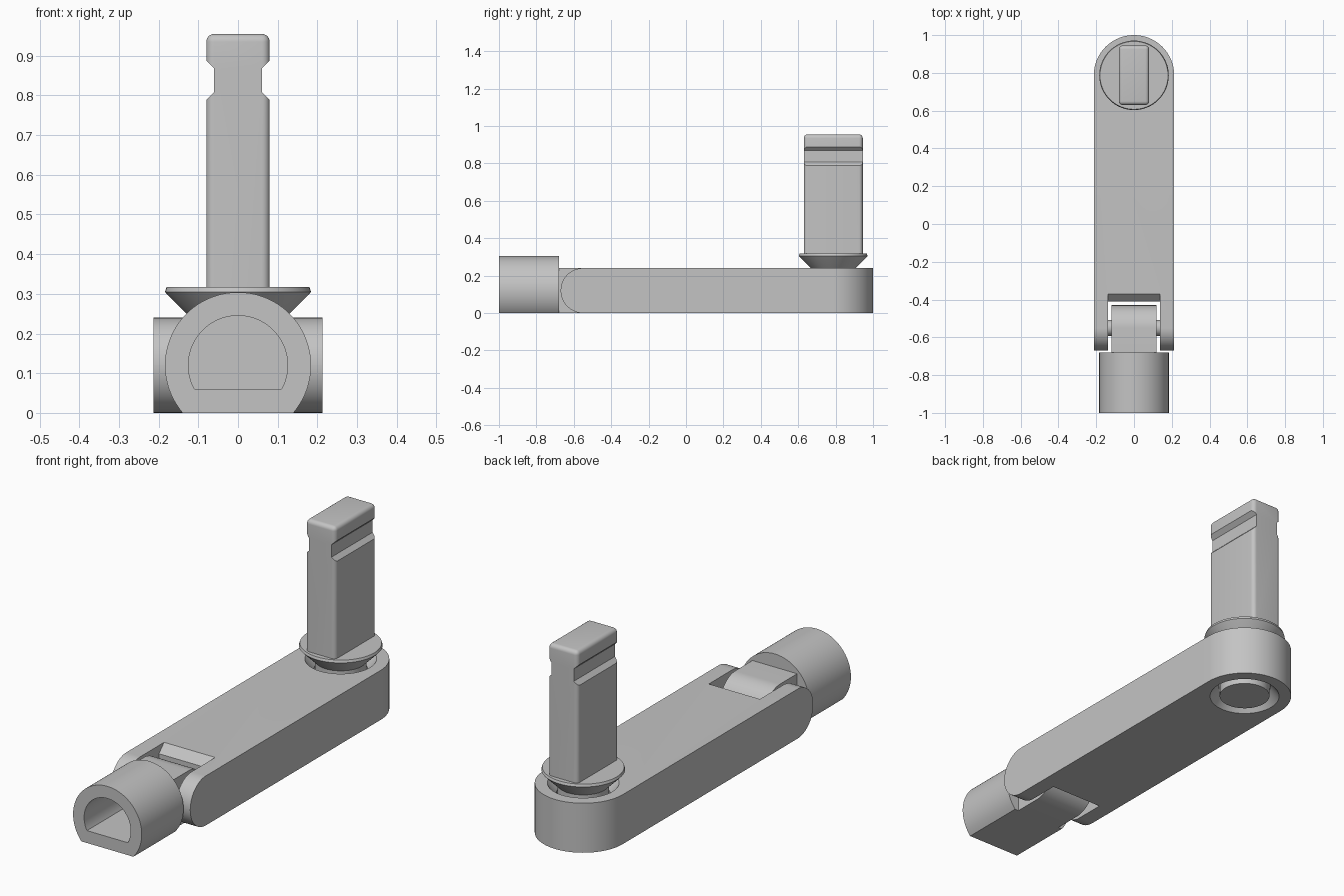
import bpy, bmesh, math
from mathutils import Vector

cube = bpy.data.objects.get("Cube")
if cube:
    bpy.data.objects.remove(cube, do_unlink=True)

grey = bpy.data.materials.new("plain_grey")
grey.use_nodes = True
COLOR = (0.55, 0.55, 0.55, 1)
grey.diffuse_color = COLOR
grey.node_tree.nodes["Principled BSDF"].inputs["Base Color"].default_value = COLOR

PIVOT_Y, HINGE_Y, MID_Z = 0.787, -0.55, 0.12


def finish(name, bm):
    bmesh.ops.recalc_face_normals(bm, faces=bm.faces)
    mesh = bpy.data.meshes.new(name)
    bm.to_mesh(mesh)
    bm.free()
    obj = bpy.data.objects.new(name, mesh)
    bpy.context.collection.objects.link(obj)
    mesh.materials.append(grey)
    return obj


def prism(name, points, axis, start, end, bevel_rule=None, width=0.02, segments=6):
    """Extrude a 2D outline along an axis, optionally rounding chosen edges."""
    bm = bmesh.new()

    def place(p, d):
        co = list(p)
        co.insert(axis, d)
        return Vector(co)

    face = bm.faces.new([bm.verts.new(place(p, start)) for p in points])
    ext = bmesh.ops.extrude_face_region(bm, geom=[face])
    shift = place((0, 0), end - start)
    for v in ext["geom"]:
        if isinstance(v, bmesh.types.BMVert):
            v.co += shift
    bmesh.ops.recalc_face_normals(bm, faces=bm.faces)
    if bevel_rule:
        edges = [e for e in bm.edges if bevel_rule(*(v.co for v in e.verts))]
        bmesh.ops.bevel(bm, geom=edges, offset=width, segments=segments,
                        profile=0.5, affect='EDGES', clamp_overlap=True)
    return finish(name, bm)


def lathe(name, profile, y, steps=64):
    """Spin a closed radius/height profile around a vertical axis."""
    bm = bmesh.new()
    verts = [bm.verts.new((r, 0, z)) for r, z in profile]
    edges = [bm.edges.new(pair) for pair in zip(verts, verts[1:])]
    bmesh.ops.spin(bm, geom=verts + edges, axis=(0, 0, 1), cent=(0, 0, 0),
                   angle=math.tau, steps=steps)
    bmesh.ops.remove_doubles(bm, verts=bm.verts, dist=0.0001)
    bmesh.ops.translate(bm, verts=bm.verts, vec=(0, y, 0))
    return finish(name, bm)


def cut(obj, cutter):
    cutter.hide_render = True
    mod = obj.modifiers.new("cut", 'BOOLEAN')
    mod.operation, mod.solver, mod.object = 'DIFFERENCE', 'EXACT', cutter
    bpy.context.view_layer.objects.active = obj
    bpy.ops.object.modifier_apply(modifier=mod.name)
    bpy.data.objects.remove(cutter, do_unlink=True)


def arc(radius, start, end, centre, count=48):
    return [(centre[0] + radius * math.cos(a), centre[1] + radius * math.sin(a))
            for a in (start + (end - start) * i / count for i in range(count + 1))]


def d_shape(radius, flat_z):
    """Circle with its bottom cut off level."""
    low = math.asin((flat_z - MID_Z) / radius)
    return arc(radius, low, math.pi - low, (0, MID_Z), 64)


def rectangle(a, b, c, d):
    return [(a, c), (b, c), (b, d), (a, d)]


def edge_across(y):
    return lambda p, q: abs(p.y - y) < 0.001 and abs(q.y - y) < 0.001 and abs(p.z - q.z) < 0.001


# Arm: rounded back end in plan, rounded nose in profile
outline = arc(0.213, 0, math.pi, (0, PIVOT_Y)) + [(-0.213, -0.67), (0.213, -0.67)]
arm = prism("arm", outline, 2, 0, 0.24, edge_across(-0.67), 0.1195, 20)

# Fork slot with a sloped upper lip
slot = [(-0.8, -0.1), (-0.41, -0.1), (-0.41, 0.2), (-0.37, 0.24), (-0.37, 0.4), (-0.8, 0.4)]
cut(arm, prism("slot_cutter", slot, 0, -0.137, 0.137))

# Pivot hole, countersunk at both faces
cut(arm, lathe("hole_cutter", [(0, -0.05), (0.158, -0.05), (0.158, 0), (0.118, 0.05),
                               (0.118, 0.19), (0.158, 0.24), (0.158, 0.27), (0, 0.27)], PIVOT_Y))

# Hinge pin and tongue
hinge_pin = prism("hinge_pin", arc(0.042, 0, math.tau * 31 / 32, (HINGE_Y, MID_Z), 31), 0, -0.15, 0.15)
tongue = prism("hinge_tongue", rectangle(-0.12, 0.12, -0.68, -0.43), 2, 0, 0.24,
               edge_across(-0.43), 0.1195, 20)

# Socket with a flat base and D-shaped bore
socket = prism("socket", d_shape(0.184, 0), 1, -1, -0.68)
cut(socket, prism("bore_cutter", d_shape(0.125, 0.06), 1, -1.1, -0.73))

# Pivot with its flared flange
pivot = lathe("pivot_flange", [(0, 0.002), (0.114, 0.002), (0.114, 0.234), (0.178, 0.298),
                               (0.184, 0.305), (0.18, 0.317), (0, 0.317)], PIVOT_Y)


# Grip post with rounded upright and top edges
def post_edges(p, q):
    return max(p.z, q.z) > 0.9


post = prism("grip_post", rectangle(-0.08, 0.08, 0.63, 0.945), 2, 0.316, 0.955, post_edges, 0.02)
for side in (-1, 1):
    notch = [(side * x, z) for x, z in
             ((0.1, 0.768), (0.06, 0.808), (0.06, 0.868), (0.1, 0.908))]
    cut(post, prism("notch_cutter", notch, 1, 0.5, 1.1))

# Smooth the curves, keep the edges sharp
bpy.ops.object.select_all(action='DESELECT')
for obj in (arm, hinge_pin, tongue, socket, pivot, post):
    obj.select_set(True)
bpy.context.view_layer.objects.active = arm
bpy.ops.object.shade_smooth_by_angle(angle=math.radians(30))
